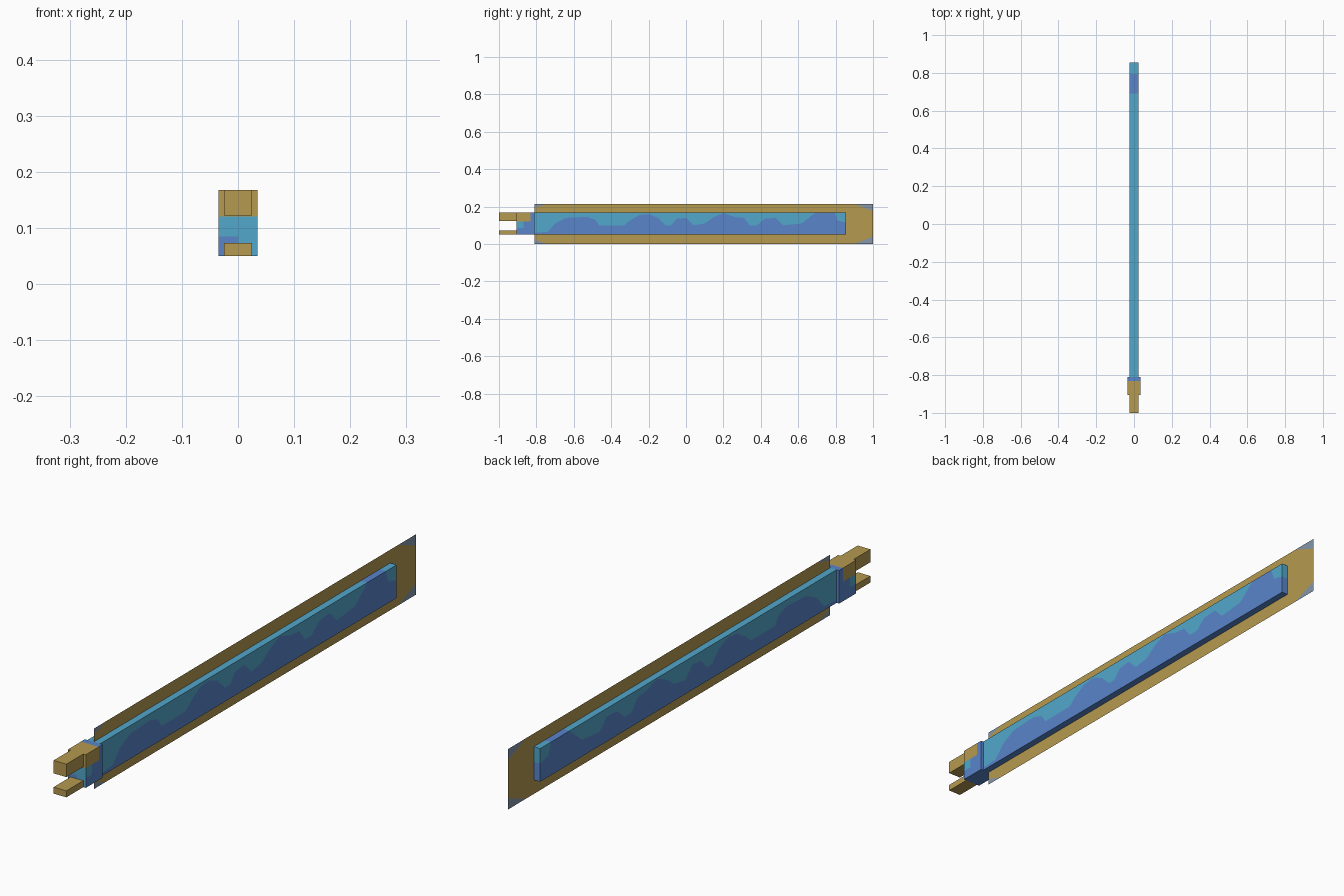
import bpy
import bmesh
from mathutils import Vector

cube = bpy.data.objects.get("Cube")
if cube:
    bpy.data.objects.remove(cube, do_unlink=True)


def make_material(name, color):
    mat = bpy.data.materials.new(name)
    mat.use_nodes = True
    mat.diffuse_color = (*color, 1)
    mat.node_tree.nodes["Principled BSDF"].inputs["Base Color"].default_value = (*color, 1)
    return mat


MATERIALS = [
    make_material("gold", (0.46, 0.32, 0.08)),
    make_material("cyan", (0.085, 0.39, 0.59)),
    make_material("blue", (0.1, 0.235, 0.6)),
    make_material("steel grey", (0.235, 0.305, 0.4)),
]
GOLD, CYAN, BLUE, GREY = range(4)
BOTTOM, TOP = 0.05, 0.168      # height range of core and collar
FRONT, BACK = -0.81, 1.0       # length range of the blade


def finish(name, bm):
    mesh = bpy.data.meshes.new(name)
    bm.to_mesh(mesh)
    bm.free()
    for mat in MATERIALS:
        mesh.materials.append(mat)
    obj = bpy.data.objects.new(name, mesh)
    bpy.context.collection.objects.link(obj)
    return obj


def box(name, half_width, y_range, z_range, cuts=(), rule=None):
    """Box with optional planar cuts (axis, position) and a colour rule."""
    bm = bmesh.new()
    bmesh.ops.create_cube(bm, size=1)
    (y0, y1), (z0, z1) = y_range, z_range
    for v in bm.verts:
        v.co = Vector((v.co.x * 2 * half_width,
                       (y0 + y1) / 2 + v.co.y * (y1 - y0),
                       (z0 + z1) / 2 + v.co.z * (z1 - z0)))
    for axis, position in cuts:
        normal = Vector((0, 0, 0))
        normal[axis] = 1
        bmesh.ops.bisect_plane(bm, geom=bm.verts[:] + bm.edges[:] + bm.faces[:],
                               plane_co=normal * position, plane_no=normal)
    bm.normal_update()
    for face in bm.faces:
        face.material_index = rule(face.calc_center_median(), face.normal) if rule else GOLD
    return finish(name, bm)


# Thin flat blade with clipped grey corners
def build_blade():
    bm = bmesh.new()
    height = 0.215
    outline = []
    corners = [(FRONT, 0, 0.07, 0.022, False), (BACK, 0, -0.1, 0.04, True),
               (BACK, height, -0.1, -0.04, False), (FRONT, height, 0.07, -0.022, True)]
    for y, z, run, rise, along_first in corners:
        tip = bm.verts.new((0, y, z))
        side = bm.verts.new((0, y, z + rise))
        along = bm.verts.new((0, y + run, z))
        pair = [along, side] if along_first else [side, along]
        outline += pair
        bm.faces.new([pair[0], tip, pair[1]]).material_index = GREY
    bm.faces.new(outline).material_index = GOLD
    bmesh.ops.recalc_face_normals(bm, faces=bm.faces[:])
    finish("blade", bm)


# Raised core, split along a wavy line: blue below, cyan above
WAVE = [(-0.81, 0.06), (-0.74, 0.065), (-0.7, 0.11), (-0.64, 0.14), (-0.53, 0.145),
        (-0.485, 0.13), (-0.465, 0.1), (-0.33, 0.1), (-0.3, 0.125), (-0.25, 0.155),
        (-0.2, 0.16), (-0.15, 0.14), (-0.11, 0.1), (-0.08, 0.1), (-0.05, 0.135),
        (0, 0.14), (0.04, 0.1), (0.1, 0.11), (0.15, 0.145), (0.2, 0.165),
        (0.26, 0.145), (0.31, 0.14), (0.34, 0.1), (0.38, 0.1), (0.42, 0.135),
        (0.48, 0.14), (0.52, 0.1), (0.62, 0.11), (0.69, 0.167), (0.795, 0.167),
        (0.81, 0.125), (0.855, 0.115)]


def build_core():
    bm = bmesh.new()
    half = 0.025
    rings = []
    for y, z in WAVE:
        loop = [(half, BOTTOM), (half, z), (half, TOP), (-half, TOP), (-half, z), (-half, BOTTOM)]
        rings.append([bm.verts.new((x, y, h)) for x, h in loop])
    side_colors = [BLUE, CYAN, CYAN, CYAN, BLUE, BLUE]
    for a, b in zip(rings, rings[1:]):
        peak = min(a[1].co.z, b[1].co.z) > 0.166
        for i, color in enumerate(side_colors):
            j = (i + 1) % 6
            face = bm.faces.new((a[i], a[j], b[j], b[i]))
            face.material_index = BLUE if peak else color
    for ring in (rings[0], rings[-1]):
        bm.faces.new((ring[0], ring[1], ring[4], ring[5])).material_index = BLUE
        bm.faces.new(ring[1:5]).material_index = CYAN
    bmesh.ops.recalc_face_normals(bm, faces=bm.faces[:])
    finish("core", bm)


# Collar colour patches
def collar_color(center, normal):
    if normal.z < -0.5:
        return BLUE
    if normal.y < -0.5:
        if center.z > 0.12:
            return GOLD
        return BLUE if center.z < 0.085 and center.x < 0 else CYAN
    if center.y > -0.832:
        return BLUE
    if center.z > 0.12:
        return GOLD
    return CYAN if center.y < -0.87 and center.z > 0.085 else BLUE


build_blade()
build_core()
box("collar", 0.035, (-0.905, FRONT), (BOTTOM, TOP),
    cuts=[(0, 0), (1, -0.87), (1, -0.832), (2, 0.085), (2, 0.12)], rule=collar_color)

# Two prongs at the front
box("upper_prong", 0.025, (-1, -0.905), (0.122, TOP))
box("lower_prong", 0.025, (-1, -0.905), (BOTTOM, 0.073))
